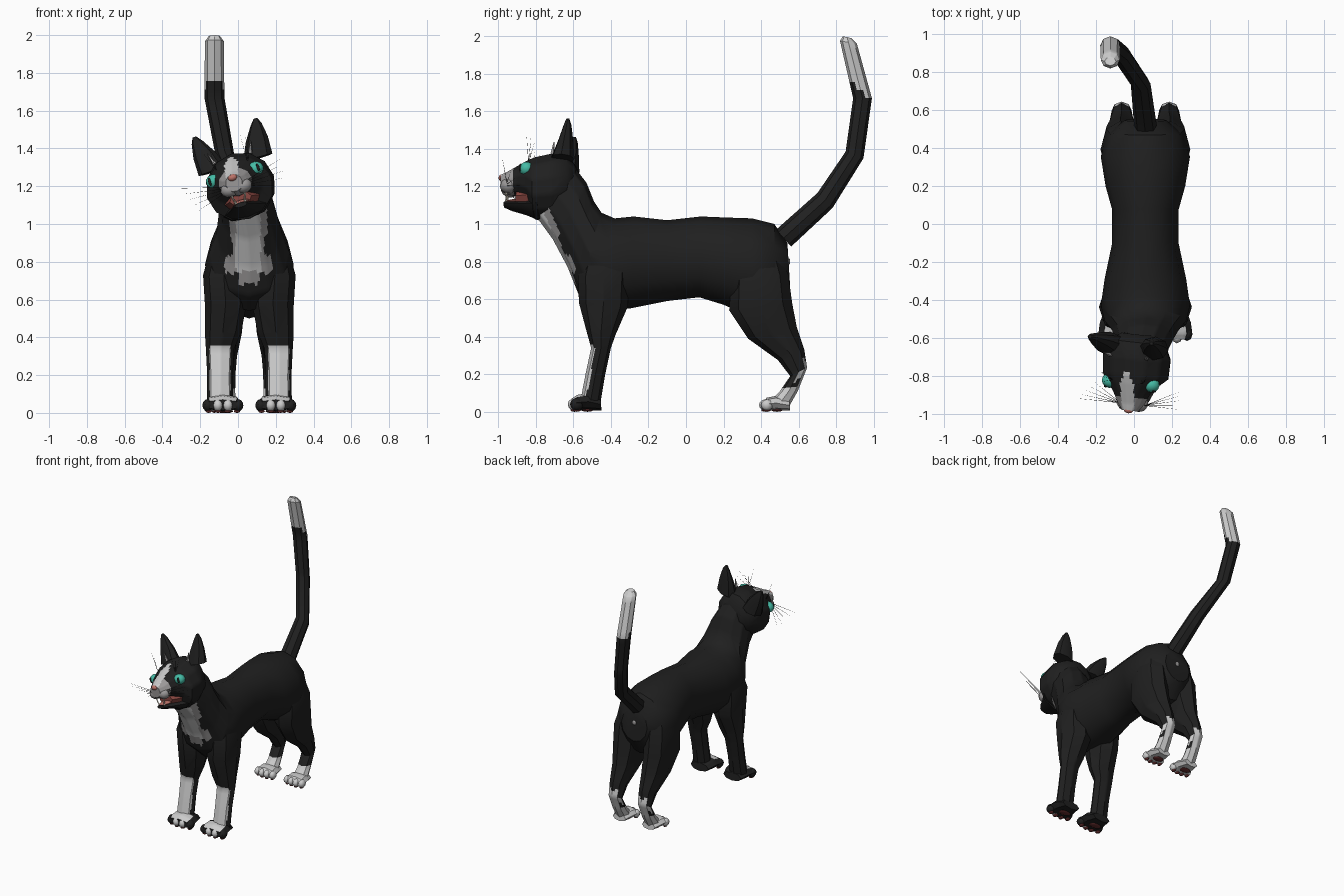
import bpy, bmesh, math
from mathutils import Matrix, Vector

COLOURS = {
    "black fur": (0.014, 0.014, 0.014), "white fur": (0.6, 0.6, 0.6),
    "grey fur": (0.33, 0.32, 0.32), "teal eye": (0.06, 0.5, 0.38),
    "pink nose": (0.5, 0.17, 0.14), "mouth red": (0.24, 0.06, 0.05),
    "paw pad red": (0.12, 0.025, 0.025), "tooth ivory": (0.7, 0.66, 0.55),
}
MATS = {}
for cname, c in COLOURS.items():
    MATS[cname] = bpy.data.materials.new(cname)
    MATS[cname].diffuse_color = (*c, 1)
BLACK, WHITE, GREY = 0, 1, 2
FUR = ("black fur", "white fur", "grey fur")
CX = 0.06          # middle of the body
HEAD = (Matrix.Translation((0.01, -0.75, 1.2)) @ Matrix.Rotation(math.radians(-17), 4, 'Y')
        @ Matrix.Rotation(math.radians(-6), 4, 'Z'))
ID = Matrix.Identity(4)


def finish(name, bm, mats, rule=None, matrix=ID, angle=35):
    bmesh.ops.recalc_face_normals(bm, faces=bm.faces)
    if rule:
        for f in bm.faces:
            f.material_index = rule(f.calc_center_median(), f.normal)
    bm.transform(matrix)
    me = bpy.data.meshes.new(name)
    bm.to_mesh(me)
    bm.free()
    for m in mats:
        me.materials.append(MATS[m])
    me.shade_smooth()
    me.set_sharp_from_angle(angle=math.radians(angle))
    ob = bpy.data.objects.new(name, me)
    bpy.context.collection.objects.link(ob)
    return ob


def loft(name, secs, n=8, mats=("black fur",), rule=None, fine=None, cuts=4, matrix=ID):
    """Skin elliptical rings: (centre x, y and z of one end, y and z of other end, half width)."""
    bm = bmesh.new()
    rings = []
    for cx, ya, za, yb, zb, w in secs:
        ring = []
        for i in range(n):
            t = 2 * math.pi * i / n
            k = (1 - math.cos(t)) / 2
            ring.append(bm.verts.new((cx + w * math.sin(t), ya + (yb - ya) * k, za + (zb - za) * k)))
        rings.append(ring)
    for a, b in zip(rings, rings[1:]):
        for i in range(n):
            j = (i + 1) % n
            bm.faces.new((a[i], a[j], b[j], b[i]))
    bm.faces.new(rings[0])
    bm.faces.new(rings[-1])
    if fine:  # finer flat grid where the fur has markings
        faces = [f for f in bm.faces if len(f.verts) == 4 and fine(f.calc_center_median())]
        edges = list({e for f in faces for e in f.edges})
        bmesh.ops.subdivide_edges(bm, edges=edges, cuts=cuts, use_grid_fill=True)
    return finish(name, bm, mats, rule, matrix)


def ball(name, loc, size, mat, matrix=ID, segs=10):
    bm = bmesh.new()
    bmesh.ops.create_uvsphere(bm, u_segments=segs, v_segments=6, radius=1,
                              matrix=Matrix.Translation(loc) @ Matrix.Diagonal((*size, 1)))
    return finish(name, bm, (mat,), None, matrix, 60)


def spike(name, p, q, r, mat, matrix=ID, segs=4):
    p, q = Vector(p), Vector(q)
    d = q - p
    m = Matrix.Translation((p + q) / 2) @ d.to_track_quat('Z', 'Y').to_matrix().to_4x4()
    bm = bmesh.new()
    bmesh.ops.create_cone(bm, cap_ends=True, segments=segs, radius1=r, radius2=r * 0.15,
                          depth=d.length, matrix=m)
    return finish(name, bm, (mat,), None, matrix)


# Body and neck, with the chest bib
def bib(c, nrm):
    z, dx = c.z, abs(c.x - 0.055)
    if c.y > -0.53 or nrm.y > -0.15:
        return BLACK
    hw = (0.1 if z > 0.93 else 0.085 if z > 0.83 else 0.125 if z > 0.74 else 0.055 if z > 0.68 else 0)
    return BLACK if dx > hw else (WHITE if dx < 0.065 and z > 0.75 else GREY)


loft("body", [
    (CX, 0.555, 0.66, 0.54, 0.90, 0.11), (CX, 0.48, 0.54, 0.47, 1.0, 0.2),
    (CX, 0.36, 0.50, 0.35, 1.03, 0.235), (CX, 0.2, 0.57, 0.2, 1.035, 0.21),
    (CX, 0.07, 0.61, 0.08, 1.04, 0.175), (CX, -0.1, 0.59, -0.1, 1.02, 0.175),
    (CX, -0.3, 0.55, -0.28, 1.04, 0.215), (CX, -0.48, 0.54, -0.38, 1.03, 0.235),
    (CX, -0.57, 0.62, -0.45, 1.06, 0.215), (CX, -0.63, 0.77, -0.49, 1.12, 0.175),
    (0.05, -0.71, 0.92, -0.53, 1.22, 0.15), (0.03, -0.79, 1.03, -0.6, 1.31, 0.135)],
    12, FUR, bib, lambda c: c.y < -0.5, 6)
ball("rump_spot", (CX, 0.548, 0.8), (0.016, 0.007, 0.018), "grey fur")

# Tail with a white tip
loft("tail", [
    (0.06, 0.56, 0.88, 0.48, 0.97, 0.06), (0.035, 0.78, 1.085, 0.70, 1.165, 0.052),
    (-0.07, 0.945, 1.35, 0.85, 1.385, 0.05), (-0.125, 0.99, 1.67, 0.89, 1.67, 0.053),
    (-0.125, 0.91, 1.96, 0.82, 1.975, 0.05), (-0.125, 0.88, 1.99, 0.835, 2.0, 0.03)],
    8, FUR, lambda c, n: WHITE if c.z + c.y > 2.64 else BLACK, lambda c: c.z > 1.4, 6)

for s, side in ((-1, "left"), (1, "right")):
    def at(off):
        return CX + s * off

    # Front leg with a white stripe down the shin
    fx = at(0.155)
    loft("front_leg_" + side, [
        (at(0.13), -0.54, 0.84, -0.32, 0.86, 0.08), (at(0.135), -0.575, 0.72, -0.3, 0.74, 0.11),
        (at(0.125), -0.57, 0.58, -0.31, 0.56, 0.11), (at(0.14), -0.53, 0.43, -0.375, 0.41, 0.095),
        (fx, -0.505, 0.34, -0.40, 0.34, 0.075), (fx, -0.535, 0.2, -0.43, 0.2, 0.068),
        (fx, -0.56, 0.07, -0.455, 0.05, 0.07)],
        8, FUR, lambda c, n: WHITE if c.z < 0.35 and n.y < -0.25 and abs(c.x - fx) < 0.055 else BLACK,
        lambda c: c.z < 0.5, 4)
    px = at(0.14)
    loft("front_paw_" + side, [
        (px, -0.45, 0.008, -0.455, 0.07, 0.075), (px, -0.52, 0.008, -0.52, 0.1, 0.1),
        (px, -0.58, 0.008, -0.58, 0.09, 0.108), (px, -0.61, 0.015, -0.61, 0.07, 0.095)],
        8, FUR, lambda c, n: WHITE if c.z > 0.045 and c.y < -0.53 and abs(c.x - px) < 0.07 else BLACK,
        lambda c: True, 3)

    # Hind leg with white heel and foot
    hx = at(0.125)
    loft("hind_leg_" + side, [
        (at(0.12), 0.28, 0.84, 0.5, 0.85, 0.08), (at(0.13), 0.24, 0.7, 0.545, 0.73, 0.107),
        (at(0.13), 0.23, 0.54, 0.565, 0.58, 0.105), (hx, 0.33, 0.39, 0.59, 0.45, 0.085),
        (hx, 0.49, 0.275, 0.63, 0.33, 0.06), (hx, 0.555, 0.19, 0.645, 0.235, 0.052),
        (hx, 0.5, 0.11, 0.595, 0.11, 0.05), (hx, 0.45, 0.06, 0.55, 0.03, 0.055)],
        8, FUR, lambda c, n: WHITE if c.z < 0.13 or (c.z < 0.28 and n.y > 0.45) else BLACK,
        lambda c: c.z < 0.4, 4)
    loft("hind_paw_" + side, [
        (hx, 0.555, 0.008, 0.55, 0.06, 0.055), (hx, 0.48, 0.008, 0.48, 0.085, 0.078),
        (hx, 0.43, 0.008, 0.43, 0.075, 0.083), (hx, 0.41, 0.012, 0.41, 0.05, 0.07)],
        8, ("white fur",))

    # Toes and pads
    for i in range(4):
        u = i - 1.5
        ball(f"front_toe_{side}_{i}", (px + u * 0.053, -0.595 + 0.006 * u * u, 0.04),
             (0.029, 0.036, 0.033), "white fur" if abs(u) < 1 else "black fur", segs=8)
        ball(f"front_toe_pad_{side}_{i}", (px + u * 0.05, -0.595 + 0.006 * u * u, 0.009),
             (0.017, 0.022, 0.009), "paw pad red", segs=8)
        ball(f"hind_toe_{side}_{i}", (hx + u * 0.042, 0.42 + 0.005 * u * u, 0.036),
             (0.024, 0.032, 0.03), "white fur", segs=8)
        ball(f"hind_toe_pad_{side}_{i}", (hx + u * 0.04, 0.42 + 0.005 * u * u, 0.009),
             (0.014, 0.02, 0.009), "paw pad red", segs=8)
    ball("front_pad_" + side, (px, -0.525, 0.008), (0.05, 0.03, 0.008), "paw pad red")
    ball("hind_pad_" + side, (hx, 0.485, 0.008), (0.042, 0.03, 0.008), "paw pad red")

    # Ear
    loft("ear_" + side, [
        (s * 0.125, 0.045, 0.12, 0.17, 0.11, 0.08), (s * 0.145, 0.085, 0.21, 0.165, 0.21, 0.062),
        (s * 0.163, 0.115, 0.285, 0.158, 0.285, 0.032), (s * 0.17, 0.13, 0.32, 0.148, 0.32, 0.01)],
        8, matrix=HEAD)
    spike("ear_tuft_" + side, (s * 0.1, 0.05, 0.15), (s * 0.12, 0.06, 0.21), 0.012, "grey fur", HEAD)

    # Eye with a slit pupil
    ball("eye_" + side, (s * 0.115, -0.087, 0.065), (0.045, 0.04, 0.038), "teal eye", HEAD, 12)
    ball("pupil_" + side, (s * 0.134, -0.119, 0.068), (0.008, 0.008, 0.022), "black fur", HEAD, 8)

    # Whisker pad, teeth, whiskers and brow hairs
    ball("whisker_pad_" + side, (s * 0.038, -0.192, -0.002), (0.05, 0.047, 0.04), "grey fur", HEAD)
    spike("upper_fang_" + side, (s * 0.035, -0.205, -0.03), (s * 0.033, -0.205, -0.075), 0.008,
          "tooth ivory", HEAD)
    spike("lower_fang_" + side, (s * 0.026, -0.205, -0.085), (s * 0.026, -0.208, -0.055), 0.007,
          "tooth ivory", HEAD)
    for i in range(5):
        spike(f"whisker_{side}_{i}", (s * 0.07, -0.2, 0.02 - 0.008 * i),
              (s * (0.28 - 0.012 * i), -0.2 + 0.022 * i, 0.08 - 0.035 * i), 0.0018, "black fur", HEAD, 3)
    for i in range(3):
        spike(f"brow_hair_{side}_{i}", (s * 0.085, -0.08, 0.11),
              (s * (0.09 + 0.02 * i), -0.09 + 0.025 * i, 0.26 - 0.02 * i), 0.0016, "black fur", HEAD, 3)


# Head with a white blaze and grey muzzle
def blaze(c, n):
    if c.y < -0.04 and c.z > 0.04 and abs(c.x) < (0.036 if c.y < -0.08 else 0.025):
        return WHITE
    return GREY if c.y < -0.165 else BLACK


loft("head", [
    (0, 0.17, -0.06, 0.17, 0.10, 0.09), (0, 0.13, -0.14, 0.13, 0.16, 0.15),
    (0, 0.05, -0.18, 0.05, 0.178, 0.185), (0, -0.055, -0.18, -0.05, 0.158, 0.18),
    (0, -0.09, -0.1, -0.09, 0.14, 0.145), (0, -0.14, -0.05, -0.14, 0.115, 0.103),
    (0, -0.2, -0.04, -0.2, 0.085, 0.072), (0, -0.235, -0.02, -0.235, 0.072, 0.045)],
    12, FUR, blaze, lambda c: c.y < 0.02, 4, HEAD)
ball("nose", (0, -0.232, 0.055), (0.027, 0.018, 0.018), "pink nose", HEAD, 8)

# Open mouth
loft("lower_jaw", [
    (0, -0.03, -0.18, -0.03, -0.08, 0.13), (0, -0.11, -0.145, -0.11, -0.09, 0.088),
    (0, -0.18, -0.125, -0.18, -0.085, 0.06), (0, -0.22, -0.108, -0.22, -0.082, 0.035)],
    8, matrix=HEAD)
loft("mouth_inside", [
    (0, -0.03, -0.14, -0.03, 0.0, 0.12), (0, -0.1, -0.125, -0.1, -0.02, 0.092),
    (0, -0.155, -0.1, -0.15, -0.03, 0.06)], 8, ("mouth red",), matrix=HEAD)
ball("tongue", (0, -0.155, -0.083), (0.045, 0.062, 0.013), "pink nose", HEAD)
